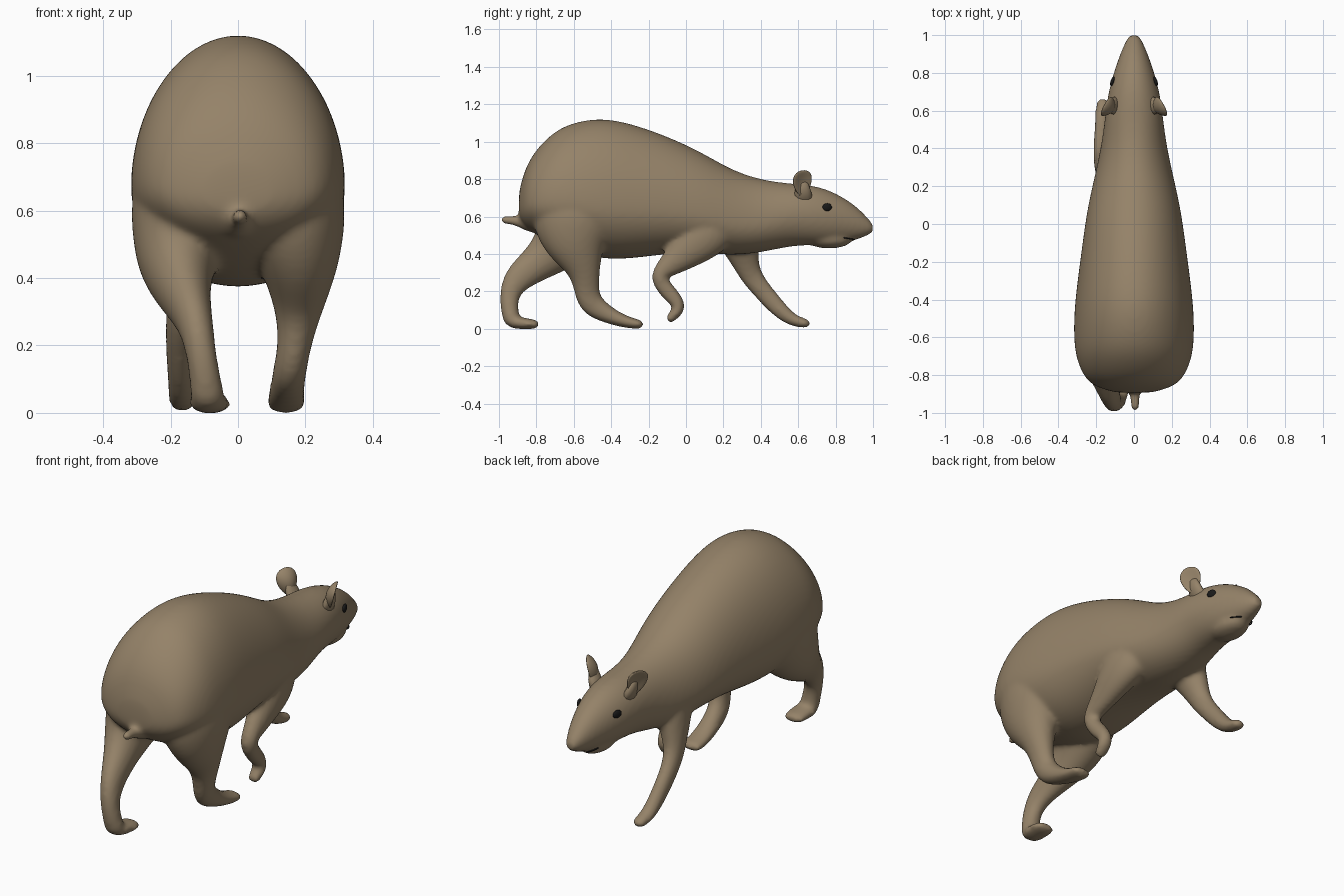
import bpy, bmesh, math
from mathutils import Vector, Matrix


def material(name, rgb):
    m = bpy.data.materials.new(name)
    m.diffuse_color = (*rgb, 1)
    return m


FUR = material("brown fur", (0.30, 0.225, 0.14))
DARK = material("dark eye", (0.01, 0.01, 0.01))


def loft(bm, rings, torso=False, seg=24):
    """Skin elliptical rings (x, y, z, radius in side plane, radius in x).
    Torso rings stand upright and are egg shaped, widest below the middle."""
    pts = [Vector(r[:3]) for r in rings]
    loops = []
    for i, r in enumerate(rings):
        t = pts[min(i + 1, len(pts) - 1)] - pts[max(i - 1, 0)]
        n = Vector((0, 0, 1)) if torso else Vector((0, -t.z, t.y)).normalized()
        drop = 0.25 if torso and pts[i].y < 0.5 else 0
        loop = []
        for k in range(seg):
            a = 2 * math.pi * k / seg
            s = math.sin(a)
            h = -drop + s * (1 + drop if s > 0 else 1 - drop)
            loop.append(bm.verts.new(pts[i] + n * r[3] * h + Vector((r[4] * math.cos(a), 0, 0))))
        loops.append(loop)
    faces = []

    def bridge(a, b):
        for k in range(seg):
            j = (k + 1) % seg
            faces.append(bm.faces.new((a[k], a[j], b[j], b[k])))

    for a, b in zip(loops, loops[1:]):
        bridge(a, b)
    # rounded ends
    for loop, p, q, r in ((loops[0], pts[0], pts[1], rings[0]), (loops[-1], pts[-1], pts[-2], rings[-1])):
        d = (p - q).normalized() * min(r[3], r[4], 0.05) * 0.5
        inner = [bm.verts.new(p + (v.co - p) * 0.6 + d) for v in loop]
        bridge(loop, inner)
        faces.append(bm.faces.new(inner))
    bmesh.ops.recalc_face_normals(bm, faces=faces)


def finish(bm, name, mat):
    me = bpy.data.meshes.new(name)
    bm.to_mesh(me)
    bm.free()
    ob = bpy.data.objects.new(name, me)
    bpy.context.collection.objects.link(ob)
    me.materials.append(mat)
    for p in me.polygons:
        p.use_smooth = True
    return ob


def ball(bm, loc, scale, rot=Matrix()):
    m = Matrix.Translation(loc) @ rot @ Matrix.Diagonal((*scale, 1))
    return bmesh.ops.create_uvsphere(bm, u_segments=24, v_segments=16, radius=1, matrix=m)["verts"]


bm = bmesh.new()

# torso, neck and head: y, top, bottom, half width
profile = [(-.878, .79, .57, .15), (-.855, .87, .54, .22), (-.80, .965, .50, .275),
           (-.70, 1.063, .45, .312), (-.60, 1.108, .41, .322), (-.46, 1.133, .37, .32),
           (-.30, 1.105, .37, .302), (-.10, 1.033, .40, .275), (.08, .95, .405, .25),
           (.24, .852, .39, .213), (.40, .798, .405, .177), (.55, .778, .44, .156),
           (.65, .772, .445, .145), (.75, .750, .445, .124), (.85, .70, .462, .092),
           (.93, .64, .478, .062), (.985, .578, .505, .036)]
loft(bm, [(0, y, (a + b) / 2, (a - b) / 2, w) for y, a, b, w in profile], torso=True)

# lower jaw
ball(bm, (0, .765, .477), (.08, .125, .048))

# right hind leg, stepping forward
loft(bm, [(.12, -.56, .84, .16, .13), (.15, -.59, .66, .24, .172), (.165, -.60, .53, .22, .152),
          (.183, -.585, .42, .155, .112),
          (.182, -.54, .31, .082, .072), (.17, -.532, .21, .069, .05), (.153, -.512, .125, .070, .05),
          (.145, -.40, .064, .044, .052), (.142, -.31, .032, .031, .06), (.142, -.24, .022, .025, .056)])

# left hind leg, pushing off behind
loft(bm, [(-.12, -.53, .84, .16, .13), (-.15, -.575, .66, .23, .172), (-.165, -.62, .53, .20, .15),
          (-.187, -.69, .43, .14, .112),
          (-.16, -.80, .345, .095, .078), (-.128, -.905, .27, .08, .054), (-.11, -.95, .18, .053, .045),
          (-.095, -.942, .09, .047, .047), (-.09, -.93, .04, .045, .055)])
# left hind foot
loft(bm, [(-.09, -.93, .036, .036, .056), (-.084, -.88, .03, .032, .062), (-.08, -.80, .023, .025, .06)])

# right foreleg, lifted and folded
loft(bm, [(.09, .20, .66, .13, .09), (.13, .12, .53, .155, .11), (.155, .03, .44, .115, .082),
          (.16, -.05, .37, .078, .06),
          (.165, -.12, .315, .054, .045), (.165, -.152, .275, .047, .043), (.16, -.105, .205, .045, .04),
          (.16, -.042, .14, .041, .037), (.158, -.035, .10, .037, .037), (.155, -.09, .05, .025, .037)])

# left foreleg, reaching forward
loft(bm, [(-.08, .22, .64, .13, .09), (-.11, .27, .52, .13, .09), (-.15, .315, .37, .076, .062),
          (-.17, .345, .28, .058, .045), (-.175, .42, .19, .051, .041), (-.17, .50, .10, .047, .039),
          (-.168, .57, .042, .034, .039), (-.165, .65, .026, .025, .038)])

# tail
loft(bm, [(.0, -.82, .56, .055, .06), (.003, -.885, .572, .032, .036), (.005, -.92, .578, .026, .026),
          (.006, -.978, .583, .023, .023)], seg=12)

# blend everything into one skin
body = finish(bm, "body", FUR)
body.modifiers.new("round", "SUBSURF").levels = 2
body.modifiers["round"].render_levels = 2
rm = body.modifiers.new("blend", "REMESH")
rm.mode = "VOXEL"
rm.voxel_size = 0.012
rm.use_smooth_shade = True
sm = body.modifiers.new("soften", "SMOOTH")
sm.factor = 0.5
sm.iterations = 10

for s, side in ((1, "right"), (-1, "left")):
    # cupped ear on a short stalk, facing outward and forward
    bm = bmesh.new()
    verts = ball(bm, (0, 0, 0), (1, 1, 1))
    for v in verts:
        x, y, z = v.co
        wide = .066 * (.82 + .25 * z)
        v.co = Vector((x * wide, .018 * y - .02 * (1 - x * x - z * z) + .01, z * .072))
    bmesh.ops.transform(bm, verts=bm.verts, matrix=Matrix.Translation((s * .131, .618, .78)) @
                        Matrix.Rotation(s * math.radians(16), 4, "Y") @
                        Matrix.Rotation(-s * math.radians(62), 4, "Z"))
    loft(bm, [(s * .09, .625, .69, .055, .035), (s * .112, .625, .735, .043, .026),
              (s * .123, .62, .775, .033, .018)], seg=12)
    finish(bm, side + "_ear", FUR)

    # eye set into the side of the head
    bm = bmesh.new()
    ball(bm, (s * .114, .755, .65), (.010, .026, .021), Matrix.Rotation(s * math.radians(18), 4, "Z"))
    finish(bm, side + "_eye", DARK)

    # half of the mouth line
    bm = bmesh.new()
    loft(bm, [(s * .061, .845, .487, .003, .005), (s * .055, .87, .482, .003, .005),
              (s * .036, .90, .477, .003, .005)], seg=8)
    finish(bm, side + "_mouth_line", DARK)
